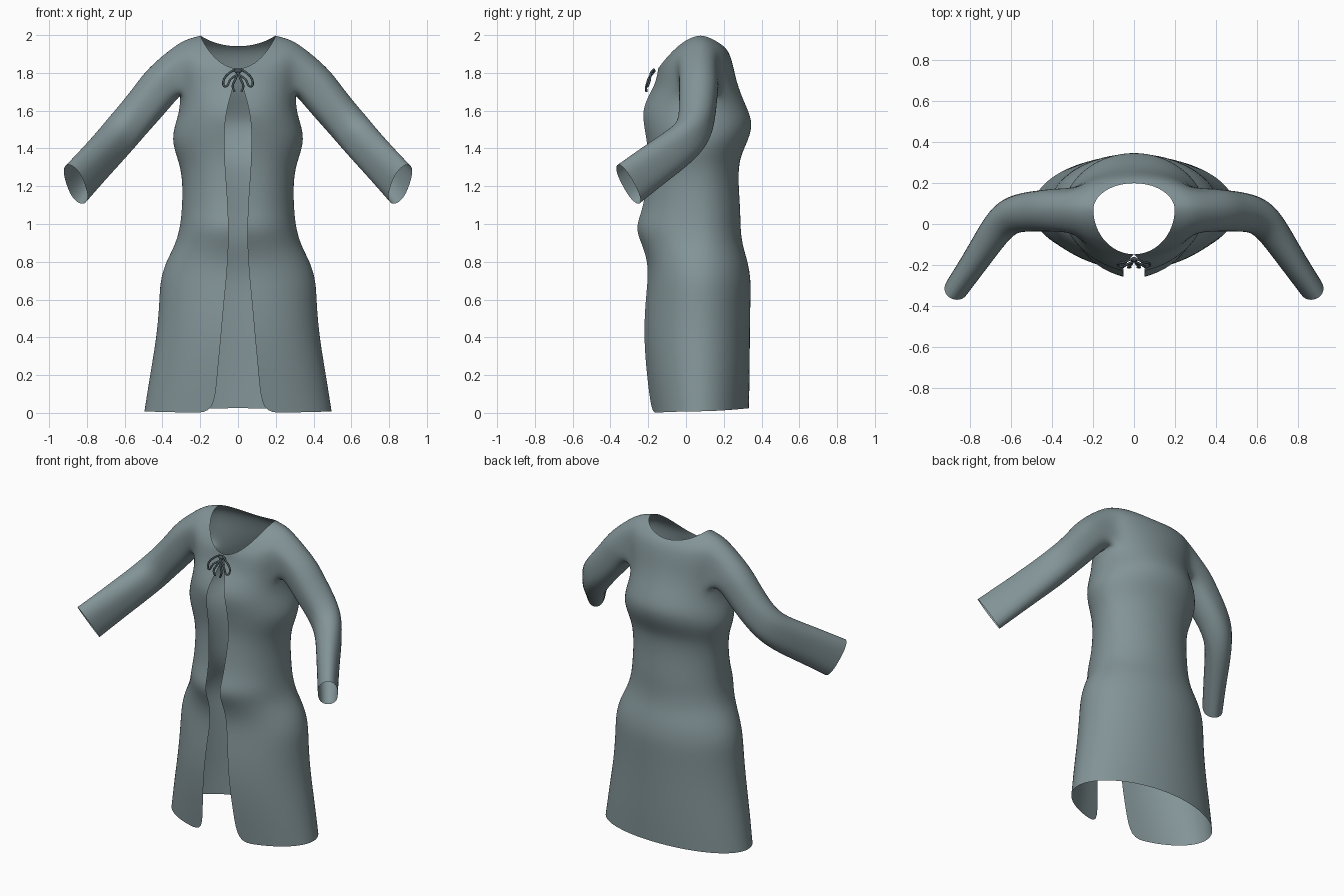
import bpy, bmesh, math
from mathutils import Vector

cube = bpy.data.objects.get("Cube")
if cube:
    bpy.data.objects.remove(cube)


def make_material(name, color):
    mat = bpy.data.materials.new(name)
    mat.use_nodes = True
    mat.diffuse_color = color
    bsdf = mat.node_tree.nodes["Principled BSDF"]
    bsdf.inputs["Base Color"].default_value = color
    bsdf.inputs["Roughness"].default_value = 0.8
    return mat


cloth = make_material("grey_teal_cloth", (0.225, 0.295, 0.31, 1))
cord = make_material("dark_cord", (0.07, 0.095, 0.105, 1))

COLS = 12          # columns from the front edge to the centre back
SIDE_Y = 0.07      # depth at which the garment is widest

# Skirt, waist and chest: height, half width, front y, back y, front gap
BODY = [
    (0.00, 0.50, -0.19, 0.335, 0.125),
    (0.20, 0.47, -0.215, 0.34, 0.11),
    (0.40, 0.435, -0.23, 0.34, 0.09),
    (0.58, 0.42, -0.22, 0.343, 0.075),
    (0.70, 0.417, -0.205, 0.347, 0.062),
    (0.80, 0.385, -0.205, 0.33, 0.055),
    (0.89, 0.335, -0.235, 0.30, 0.05),
    (0.98, 0.31, -0.275, 0.29, 0.05),
    (1.07, 0.30, -0.235, 0.29, 0.052),
    (1.20, 0.295, -0.215, 0.28, 0.06),
    (1.30, 0.307, -0.205, 0.28, 0.068),
    (1.37, 0.332, -0.205, 0.295, 0.07),
    (1.45, 0.353, -0.215, 0.335, 0.072),
    (1.53, 0.335, -0.23, 0.355, 0.07),
    (1.60, 0.312, -0.235, 0.332, 0.06),
]
# Yoke: front, side and back heights, half width, front y, back y, front gap
YOKE = [
    (1.67, 1.67, 1.68, 0.31, -0.205, 0.295, 0.042),
    (1.72, 1.76, 1.76, 0.325, -0.175, 0.268, 0.028),
    (1.76, 1.87, 1.83, 0.345, -0.16, 0.253, 0.014),
    (1.79, 1.955, 1.885, 0.33, -0.152, 0.238, 0.004),
    (1.808, 1.985, 1.92, 0.265, -0.15, 0.22, 0.0),
    (1.82, 2.00, 1.94, 0.20, -0.15, 0.20, 0.0),
]
# Sleeve centre line with sideways and upright radii
SLEEVE = [
    ((0.39, 0.07, 1.755), 0.115, 0.115),
    ((0.46, 0.065, 1.665), 0.11, 0.11),
    ((0.54, 0.06, 1.57), 0.105, 0.107),
    ((0.61, 0.04, 1.49), 0.10, 0.108),
    ((0.67, -0.02, 1.42), 0.088, 0.112),
    ((0.76, -0.16, 1.32), 0.074, 0.118),
    ((0.86, -0.305, 1.21), 0.065, 0.125),
]


def section(bm, zf, zs, zb, w, yf, yb, gap):
    """One half row running round the body from front gap to centre back."""
    start = -math.acos(min(1, gap / w))
    row = []
    for i in range(COLS + 1):
        a = start + (math.pi / 2 - start) * i / COLS
        s = math.sin(a)
        end_z, end_y = (zf, yf) if s < 0 else (zb, yb)
        z = zs + (end_z - zs) * abs(s) ** 1.7
        y = SIDE_Y + (end_y - SIDE_Y) * abs(s)
        x = 0 if i == COLS else max(w * math.cos(a), 0)
        row.append(bm.verts.new((x, y, z)))
    return row


def add_sleeve(bm, loop):
    """Extend the armhole loop down the bent arm path."""
    points = [Vector(p) for p, _, _ in SLEEVE]
    mid = sum((v.co for v in loop), Vector()) / len(loop)
    angles = [math.atan2(v.co.z - mid.z, mid.y - v.co.y) for v in loop]
    previous = loop
    for k, (p, side, up) in enumerate(SLEEVE):
        ahead = points[min(k + 1, len(points) - 1)]
        behind = points[max(k - 1, 0)]
        d = (ahead - behind).normalized()
        h = d.cross(Vector((0, 0, 1))).normalized()
        v = h.cross(d)
        ring = [bm.verts.new(points[k] + h * side * math.cos(a) + v * up * math.sin(a))
                for a in angles]
        n = len(ring)
        for j in range(n):
            m = (j + 1) % n
            bm.faces.new((previous[j], previous[m], ring[m], ring[j]))
        previous = ring


# Coat: half shell with an armhole, joined sleeve, mirrored and smoothed
bm = bmesh.new()
rows = []
for z, w, yf, yb, gap in BODY:
    lift = 0.025 if z == 0 else 0
    rows.append(section(bm, z, z + lift / 3, z + lift, w, yf, yb, gap))
for spec in YOKE:
    rows.append(section(bm, *spec))

r0 = len(BODY)
r1, c0, c1 = r0 + 3, 4, 8
for r in range(len(rows) - 1):
    for c in range(COLS):
        if not (r0 <= r < r1 and c0 <= c < c1):
            bm.faces.new((rows[r][c], rows[r][c + 1], rows[r + 1][c + 1], rows[r + 1][c]))
hole = [rows[r0][c] for c in range(c0, c1)]
hole += [rows[r][c1] for r in range(r0, r1)]
hole += [rows[r1][c] for c in range(c1, c0, -1)]
hole += [rows[r][c0] for r in range(r1, r0, -1)]
add_sleeve(bm, hole)
bmesh.ops.recalc_face_normals(bm, faces=bm.faces)
mesh = bpy.data.meshes.new("coat")
for f in bm.faces:
    f.smooth = True
bm.to_mesh(mesh)
bm.free()
mesh.materials.append(cloth)
coat = bpy.data.objects.new("coat", mesh)
bpy.context.collection.objects.link(coat)
mirror = coat.modifiers.new("mirror", "MIRROR")
mirror.merge_threshold = 0.002
subsurf = coat.modifiers.new("smooth", "SUBSURF")
subsurf.levels = subsurf.render_levels = 2


def cord_curve(name, points, closed=False):
    curve = bpy.data.curves.new(name, "CURVE")
    curve.dimensions = "3D"
    curve.bevel_depth = 0.006
    curve.bevel_resolution = 2
    curve.use_fill_caps = True
    spline = curve.splines.new("BEZIER")
    spline.bezier_points.add(len(points) - 1)
    for bp, p in zip(spline.bezier_points, points):
        bp.co = p
        bp.handle_left_type = bp.handle_right_type = "AUTO"
    spline.use_cyclic_u = closed
    spline.resolution_u = 6
    curve.materials.append(cord)
    obj = bpy.data.objects.new(name, curve)
    bpy.context.collection.objects.link(obj)


# Neck tie: a loop and a hanging tail on each side of a knot
for side, s in (("left", 1), ("right", -1)):
    cord_curve(side + "_bow_loop", [
        (0, -0.17, 1.812), (s * 0.045, -0.185, 1.80), (s * 0.078, -0.195, 1.75),
        (s * 0.068, -0.205, 1.728), (s * 0.04, -0.20, 1.765)], True)
    cord_curve(side + "_bow_tail", [
        (0, -0.17, 1.81), (s * 0.012, -0.195, 1.77),
        (s * 0.028, -0.21, 1.73), (s * 0.018, -0.21, 1.70)])

bpy.ops.mesh.primitive_uv_sphere_add(segments=12, ring_count=8, radius=0.014,
                                     location=(0, -0.172, 1.81))
knot = bpy.context.object
knot.name = "bow_knot"
knot.scale = (1.4, 0.8, 0.8)
knot.data.materials.append(cord)
bpy.ops.object.shade_smooth()
